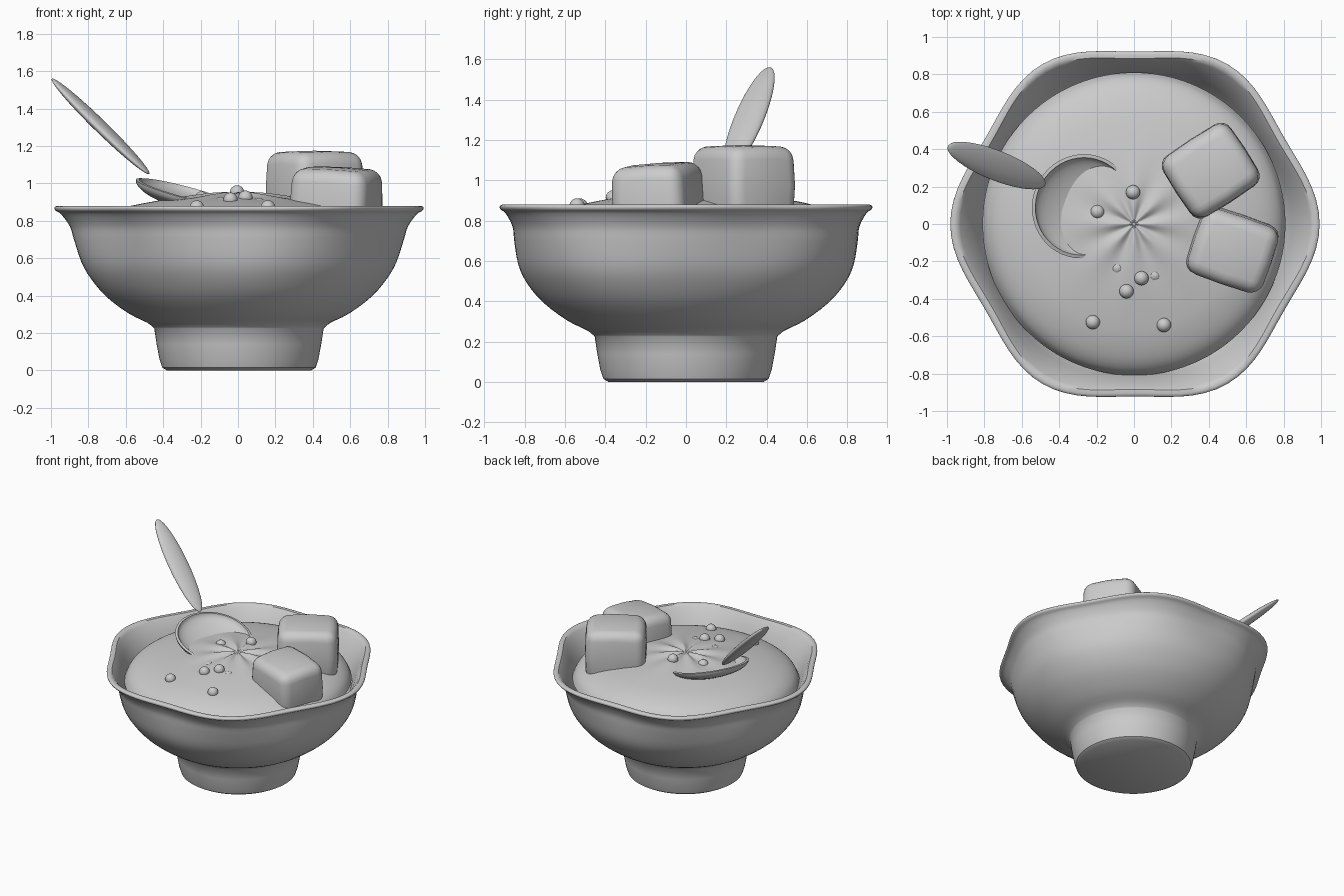
import bpy, bmesh, math
from mathutils import Matrix, Vector

if "Cube" in bpy.data.objects:
    bpy.data.objects.remove(bpy.data.objects["Cube"])

N = 96


def finish(bm, name, angle=40):
    bmesh.ops.recalc_face_normals(bm, faces=bm.faces)
    mesh = bpy.data.meshes.new(name)
    bm.to_mesh(mesh)
    bm.free()
    ob = bpy.data.objects.new(name, mesh)
    bpy.context.collection.objects.link(ob)
    bpy.ops.object.select_all(action='DESELECT')
    ob.select_set(True)
    bpy.context.view_layer.objects.active = ob
    bpy.ops.object.shade_smooth_by_angle(angle=math.radians(angle))
    return ob


def lathe(name, profile, warp, angle=40, n=N):
    """Revolve (r, z) points; warp(r, z, a) returns the adjusted (r, z)."""
    bm = bmesh.new()
    rings = []
    for r, z in profile:
        if r == 0:
            rings.append([bm.verts.new((0, 0, z))] * n)
            continue
        ring = []
        for i in range(n):
            a = 2 * math.pi * i / n
            rr, zz = warp(r, z, a)
            ring.append(bm.verts.new((rr * math.cos(a), rr * math.sin(a), zz)))
        rings.append(ring)
    for p, q in zip(rings, rings[1:]):
        for i in range(n):
            j = (i + 1) % n
            bm.faces.new(dict.fromkeys((p[i], p[j], q[j], q[i])))
    return finish(bm, name, angle)


def smooth_curve(pts, steps=4):
    """Catmull-Rom refinement of a 2D profile."""
    out = []
    for i in range(len(pts) - 1):
        p0, p1, p2, p3 = (Vector(pts[max(0, min(k, len(pts) - 1))]) for k in range(i - 1, i + 3))
        for s in range(steps):
            t = s / steps
            out.append(tuple(0.5 * (2 * p1 + (p2 - p0) * t + (2 * p0 - 5 * p1 + 4 * p2 - p3) * t * t
                                    + (3 * p1 - p0 - 3 * p2 + p3) * t ** 3)))
    return out + [tuple(pts[-1])]


# Bowl: round foot growing into a soft six-sided rim
def hex_warp(r, z, a):
    t = max(0.0, (z - 0.45) / 0.43) ** 1.5
    return r + 0.034 * t * math.cos(6 * a), z


foot = [(0, 0), (0.385, 0), (0.41, 0.015), (0.425, 0.06), (0.44, 0.14), (0.453, 0.225)]
body = [(0.453, 0.225), (0.49, 0.255), (0.59, 0.305), (0.71, 0.395), (0.79, 0.49), (0.837, 0.58),
        (0.867, 0.70), (0.882, 0.77), (0.922, 0.835), (0.95, 0.855), (0.954, 0.872), (0.94, 0.88)]
inside = [(0.94, 0.88), (0.918, 0.878), (0.903, 0.862), (0.865, 0.80), (0.825, 0.72), (0.78, 0.58), (0.66, 0.43), (0.40, 0.31), (0, 0.28)]
bowl = lathe("bowl", foot + smooth_curve(body, 3)[1:] + inside[1:], hex_warp)
bowl.location.x = 0.005


# Soup: domed surface with pinched ripples around the centre
SOUP = [(0, 0.94), (0.08, 0.943), (0.2, 0.936), (0.35, 0.918), (0.5, 0.894), (0.62, 0.868),
        (0.72, 0.83), (0.78, 0.785), (0.81, 0.73)]


def soup_warp(r, z, a):
    fade = min(1, r / 0.1) * math.exp(-(r / 0.27) ** 2)
    return r, z + 0.012 * fade * math.cos(8 * a) + 0.02 * r * math.sin(a)


lathe("soup", smooth_curve(SOUP, 5), soup_warp, 60)


def soup_height(x, y):
    r = math.hypot(x, y)
    for (r0, z0), (r1, z1) in zip(SOUP, SOUP[1:]):
        if r <= r1:
            z = z0 + (z1 - z0) * (r - r0) / (r1 - r0)
            return soup_warp(r, z, math.atan2(y, x))[1]


# Rounded chunks
def chunk(name, loc, size, rot):
    bm = bmesh.new()
    bmesh.ops.create_cube(bm, size=1)
    bmesh.ops.scale(bm, vec=size, verts=bm.verts)
    bmesh.ops.subdivide_edges(bm, edges=bm.edges, cuts=1, use_grid_fill=True)
    for v in bm.verts:  # slight bulge in the face centres
        k = sum(abs(v.co[i]) > 1e-4 for i in range(3))
        v.co *= {1: 1.0, 2: 0.98, 3: 0.93}.get(k, 1)
    edges = [e for e in bm.edges if e.calc_face_angle(0) > 0.8]
    bmesh.ops.bevel(bm, geom=edges, offset=0.065, segments=4, profile=0.5, affect='EDGES')
    ob = finish(bm, name, 60)
    ob.location = loc
    ob.rotation_euler = [math.radians(d) for d in rot]


chunk("back_chunk", (0.41, 0.285, 0.975), (0.44, 0.40, 0.40), (0, 0, 33))
chunk("front_chunk", (0.525, -0.135, 0.885), (0.44, 0.385, 0.40), (3, 3, -19))

# Small round toppings
for i, (x, y) in enumerate([(-0.005, 0.17), (-0.195, 0.065), (0.04, -0.29), (-0.04, -0.36),
                            (-0.22, -0.525), (0.16, -0.54), (-0.09, -0.235), (0.11, -0.275)]):
    sunk = {1: -0.012, 6: -0.03, 7: -0.03}.get(i, 0.003)
    bm = bmesh.new()
    bmesh.ops.create_uvsphere(bm, u_segments=20, v_segments=12, radius=0.038)
    ob = finish(bm, f"topping_{i + 1}")
    ob.location = (x, y, soup_height(x, y) + sunk)

# Spoon handle: flattened ellipsoid
top, tip = Vector((-0.995, 0.415, 1.56)), Vector((-0.475, 0.21, 1.05))
along = (top - tip).normalized()
across = Vector((0.33, 0.944, 0.0))
across = (across - along * across.dot(along)).normalized()
frame = Matrix((along, across, along.cross(across))).transposed().to_4x4()
bm = bmesh.new()
bmesh.ops.create_uvsphere(bm, u_segments=32, v_segments=20, radius=1,
                          matrix=Matrix.Rotation(math.pi / 2, 4, 'Y'))
bmesh.ops.scale(bm, vec=((top - tip).length / 2, 0.08, 0.03), verts=bm.verts)
handle = finish(bm, "spoon_handle", 60)
handle.matrix_world = Matrix.Translation((top + tip) / 2) @ frame

# Spoon dish: shallow tilted cup half sunk in the soup
cup = [(0.28 * math.sin(t), -0.085 * math.cos(t)) for t in [k * math.pi / 16 for k in range(9)]]
cup += [(0.262 * math.sin(t), 0.004 - 0.07 * math.cos(t)) for t in [k * math.pi / 16 for k in range(8, -1, -1)]]
cup[0], cup[-1] = (0, cup[0][1]), (0, cup[-1][1])
dish = lathe("spoon_dish", cup, lambda r, z, a: (r, z), 60, 48)
yaw = math.atan2(0.4, -0.92)
dish.matrix_world = (Matrix.Translation((-0.275, 0.095, 0.95)) @ Matrix.Rotation(yaw, 4, 'Z')
                     @ Matrix.Rotation(-math.atan(0.29), 4, 'Y'))
